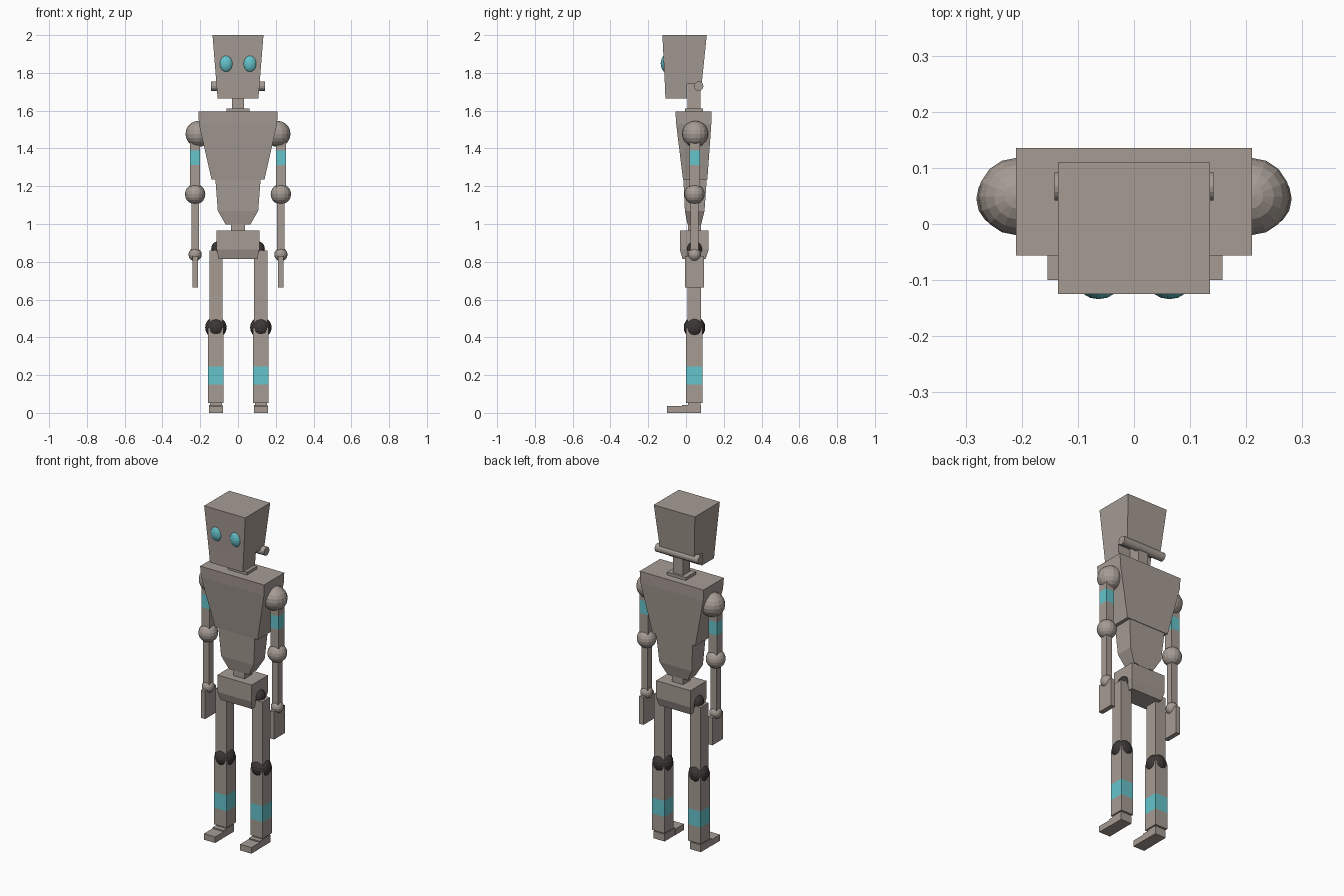
import bpy, bmesh, math
from mathutils import Matrix

if "Cube" in bpy.data.objects:
    bpy.data.objects.remove(bpy.data.objects["Cube"])


def mat(name, rgb):
    m = bpy.data.materials.new(name)
    m.diffuse_color = (*rgb, 1)
    m.use_nodes = True
    m.node_tree.nodes["Principled BSDF"].inputs["Base Color"].default_value = m.diffuse_color
    return m


METAL = mat("warm grey metal", (0.38, 0.33, 0.295))
CYAN = mat("cyan", (0.13, 0.55, 0.60))
DARK = mat("dark joint", (0.045, 0.039, 0.037))


def finish(bm, name, mats):
    bmesh.ops.recalc_face_normals(bm, faces=bm.faces)
    me = bpy.data.meshes.new(name)
    bm.to_mesh(me)
    bm.free()
    for m in mats:
        me.materials.append(m)
    ob = bpy.data.objects.new(name, me)
    bpy.context.collection.objects.link(ob)
    return ob


def loft(name, rings, cx=0, band=None):
    """Stack of rectangles (z, half width, y front, y back); band = z range painted cyan."""
    bm = bmesh.new()
    loops = [[bm.verts.new(p) for p in ((cx - h, a, z), (cx + h, a, z), (cx + h, b, z), (cx - h, b, z))]
             for z, h, a, b in rings]
    bm.faces.new(loops[0][::-1])
    bm.faces.new(loops[-1])
    for lo, hi in zip(loops, loops[1:]):
        for i in range(4):
            j = (i + 1) % 4
            f = bm.faces.new((lo[i], lo[j], hi[j], hi[i]))
            if band and band[0] < f.calc_center_median().z < band[1]:
                f.material_index = 1
    return finish(bm, name, [METAL, CYAN])


def box(name, z0, z1, h, a, b, cx=0, band=None):
    zs = [z0, *(band or ()), z1]
    return loft(name, [(z, h, a, b) for z in zs], cx, band)


def ball(name, c, r, m=METAL, seg=16, rings=10):
    r = r if isinstance(r, tuple) else (r, r, r)
    bm = bmesh.new()
    bmesh.ops.create_uvsphere(bm, u_segments=seg, v_segments=rings, radius=1)
    bmesh.ops.transform(bm, matrix=Matrix.Translation(c) @ Matrix.Diagonal((*r, 1)), verts=bm.verts)
    return finish(bm, name, [m])


# head: tapered skull, with the jaw only under its front half
loft("skull", [(1.74, 0.114, -0.112, 0.083), (2.0, 0.135, -0.125, 0.11)])
loft("jaw", [(1.664, 0.108, -0.109, 0.005), (1.74, 0.114, -0.112, 0.005)])

# bar across the back of the jaw
bm = bmesh.new()
bmesh.ops.create_cone(bm, cap_ends=True, segments=16, radius1=0.025, radius2=0.025, depth=0.284)
bmesh.ops.transform(bm, matrix=Matrix.Translation((0, 0.067, 1.73)) @ Matrix.Rotation(math.pi / 2, 4, 'Y'),
                    verts=bm.verts)
finish(bm, "head_bar", [METAL])

# neck and torso
box("neck", 1.6, 1.74, 0.033, 0.008, 0.077)
box("collar", 1.59, 1.612, 0.062, -0.005, 0.09)
loft("chest", [(1.235, 0.14, -0.016, 0.113), (1.53, 0.207, -0.052, 0.134), (1.595, 0.21, -0.056, 0.135)])
loft("abdomen", [(0.998, 0.066, 0.008, 0.08), (1.07, 0.107, -0.006, 0.098), (1.24, 0.12, -0.014, 0.11)])
box("waist", 0.955, 1.0, 0.037, 0.01, 0.08)
loft("pelvis", [(0.815, 0.103, -0.018, 0.104), (0.865, 0.113, -0.033, 0.12), (0.965, 0.113, -0.033, 0.12)])

for side, s in (("left", -1), ("right", 1)):
    # eyes
    ball(f"{side}_eye", (s * 0.063, -0.1, 1.85), (0.04, 0.034, 0.05), CYAN)

    # arms
    x = s * 0.227
    ball(f"{side}_shoulder", (s * 0.209, 0.049, 1.477), 0.069)
    box(f"{side}_upper_arm", 1.16, 1.44, 0.027, 0.018, 0.073, x, (1.312, 1.39))
    ball(f"{side}_elbow", (x, 0.045, 1.158), 0.054)
    box(f"{side}_forearm", 0.84, 1.16, 0.02, 0.025, 0.065, x)
    ball(f"{side}_wrist", (x, 0.045, 0.838), 0.035)
    box(f"{side}_hand", 0.665, 0.83, 0.014, -0.005, 0.096, x)

    # legs
    x = s * 0.119 + 0.002
    ball(f"{side}_hip", (s * 0.1, 0.045, 0.868), 0.042, DARK)
    box(f"{side}_thigh", 0.45, 0.86, 0.035, 0.008, 0.08, x)
    ball(f"{side}_knee", (x, 0.045, 0.452), 0.057, DARK)
    box(f"{side}_shin", 0.052, 0.45, 0.041, 0.001, 0.088, x, (0.15, 0.245))
    box(f"{side}_ankle", 0.03, 0.055, 0.032, 0.01, 0.076, x)
    box(f"{side}_heel", 0, 0.043, 0.036, -0.02, 0.08, x)
    box(f"{side}_toe", 0, 0.036, 0.037, -0.1, -0.02, x)
